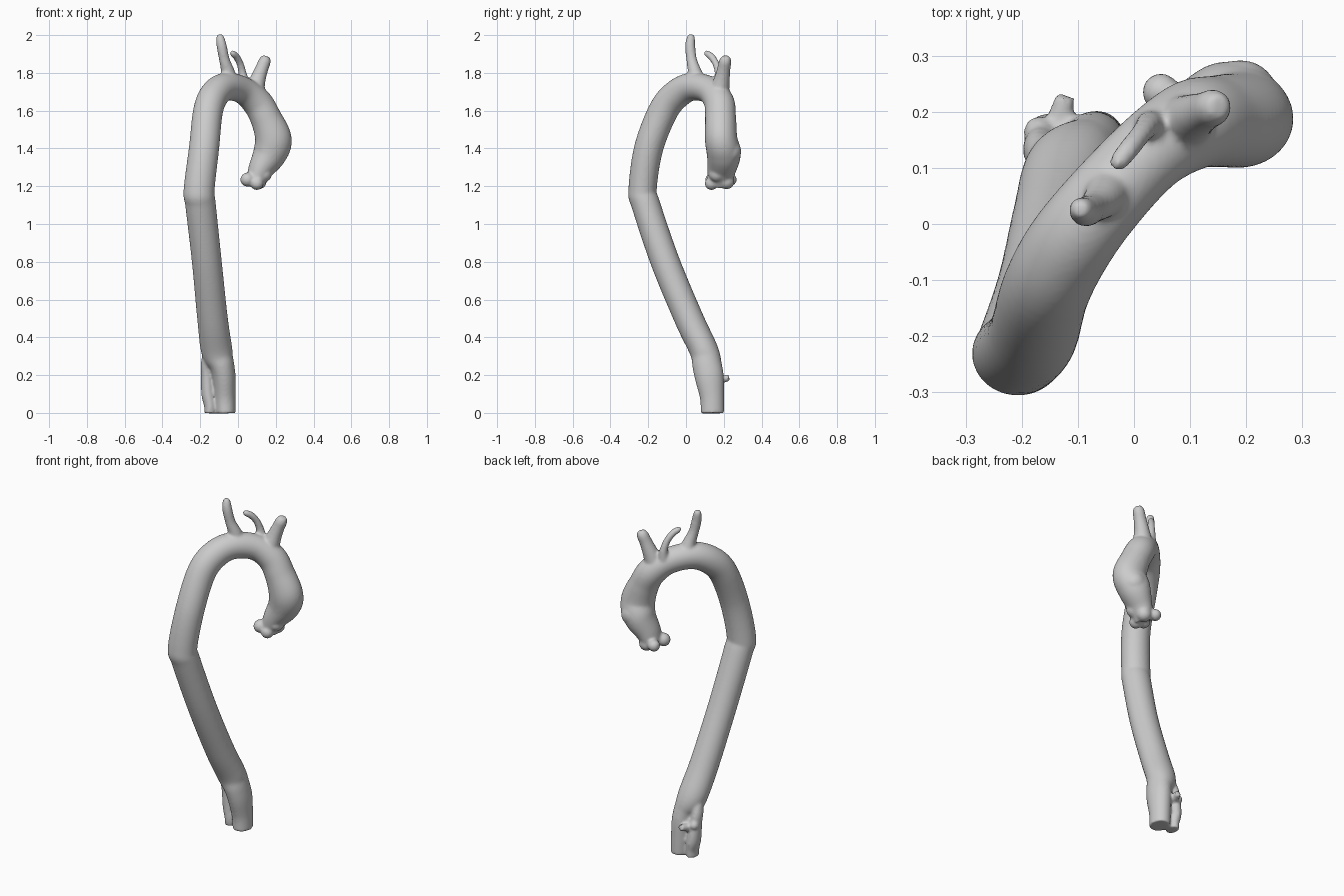
import bpy, bmesh, math
from mathutils import Vector

SIDES, STEPS = 28, 8


def spline(points, steps=STEPS):
    """Catmull-Rom through (x, y, z, ru, rv) points."""
    p = [points[0]] + points + [points[-1]]
    out = []
    for i in range(1, len(p) - 2):
        for s in range(steps):
            t = s / steps
            out.append([0.5 * (2 * b + (c - a) * t + (2 * a - 5 * b + 4 * c - d) * t ** 2
                               + (3 * b - a - 3 * c + d) * t ** 3)
                        for a, b, c, d in zip(p[i - 1], p[i], p[i + 1], p[i + 2])])
    out.append(list(points[-1]))
    return out


def tube(bm, points, side=(1, 0, 0)):
    """Sweep an elliptical section; a 4-value point has a round section."""
    path = spline([q if len(q) == 5 else q + (q[3],) for q in points])
    rings = []
    for i, q in enumerate(path):
        a, b = path[max(i - 1, 0)], path[min(i + 1, len(path) - 1)]
        tan = (Vector(b[:3]) - Vector(a[:3])).normalized()
        u = Vector(side)
        u = (u - tan * u.dot(tan)).normalized()
        v = tan.cross(u)
        rings.append([bm.verts.new(Vector(q[:3])
                      + u * q[3] * math.cos(k * math.tau / SIDES)
                      + v * q[4] * math.sin(k * math.tau / SIDES)) for k in range(SIDES)])
    for r, s in zip(rings, rings[1:]):
        for k in range(SIDES):
            n = (k + 1) % SIDES
            bm.faces.new((r[k], r[n], s[n], s[k]))
    bm.faces.new(rings[0][::-1])
    bm.faces.new(rings[-1])


def blob(bm, x, y, z, r):
    new = bmesh.ops.create_icosphere(bm, subdivisions=3, radius=r)
    bmesh.ops.translate(bm, verts=new["verts"], vec=(x, y, z))


bm = bmesh.new()

# Main vessel: lower trunk, long descending run, arch, ascending bulge
tube(bm, [
    (-.065, .14, -.002, .052, .062), (-.068, .138, .08, .055, .064),
    (-.073, .125, .18, .061, .076), (-.085, .112, .25, .066, .078),
    (-.112, .095, .33, .083, .076), (-.135, .015, .5, .081, .077),
    (-.165, -.11, .8, .079, .077), (-.198, -.212, 1.1, .081, .076),
    (-.206, -.23, 1.18, .082, .075), (-.18, -.198, 1.4, .080, .077),
    (-.158, -.12, 1.6, .079, .079), (-.12, -.045, 1.69, .078, .078),
    (-.06, .035, 1.727, .074, .074), (.025, .125, 1.708, .072, .072),
    (.1, .175, 1.645, .080, .080), (.148, .183, 1.56, .083, .082),
    (.187, .186, 1.45, .097, .086), (.167, .2, 1.37, .090, .090),
    (.118, .188, 1.285, .066, .076), (.085, .18, 1.205, .045, .062)])

# Side trunk running beside the lower end
tube(bm, [(-.15, .1, .35, .03), (-.168, .128, .26, .029, .035),
          (-.165, .14, .2, .031, .038), (-.158, .15, .1, .036, .046),
          (-.148, .148, .04, .032, .044), (-.148, .148, -.002, .031, .042)])
for x, y, z, r in [(-.13, .145, .205, .026), (-.12, .15, .09, .028),
                   (-.17, .165, .19, .027)]:
    blob(bm, x, y, z, r)
tube(bm, [(-.145, .15, .165, .026), (-.132, .19, .178, .022), (-.122, .228, .186, .018)])

# Three arch branches
tube(bm, [(-.045, .06, 1.75, .05), (-.055, .045, 1.81, .036), (-.072, .03, 1.87, .028),
          (-.086, .022, 1.94, .027), (-.094, .026, 1.985, .022), (-.095, .028, 2.004, .013)])
tube(bm, [(.03, .17, 1.74, .034), (.025, .175, 1.79, .023), (.012, .16, 1.845, .019),
          (-.008, .135, 1.885, .019), (-.028, .11, 1.902, .017), (-.036, .1, 1.902, .009)])
tube(bm, [(.085, .175, 1.7, .055), (.105, .19, 1.765, .042), (.125, .2, 1.82, .035),
          (.143, .208, 1.865, .032), (.152, .208, 1.888, .02)])

# Lobes of the root and bulge
for x, y, z, r in [(.048, .235, 1.235, .034), (.05, .14, 1.235, .038),
                   (.1, .135, 1.215, .036), (.11, .215, 1.225, .042),
                   (.135, .165, 1.265, .045), (.19, .225, 1.385, .068)]:
    blob(bm, x, y, z, r)

bmesh.ops.recalc_face_normals(bm, faces=bm.faces)
mesh = bpy.data.meshes.new("artery")
bm.to_mesh(mesh)
bm.free()
artery = bpy.data.objects.new("artery", mesh)
bpy.context.collection.objects.link(artery)

# Fuse all tubes into one soft skin
remesh = artery.modifiers.new("fuse", "REMESH")
remesh.mode = "VOXEL"
remesh.voxel_size = 0.007
remesh.use_smooth_shade = True
soften = artery.modifiers.new("soften", "SMOOTH")
soften.factor = 0.5
soften.iterations = 8
